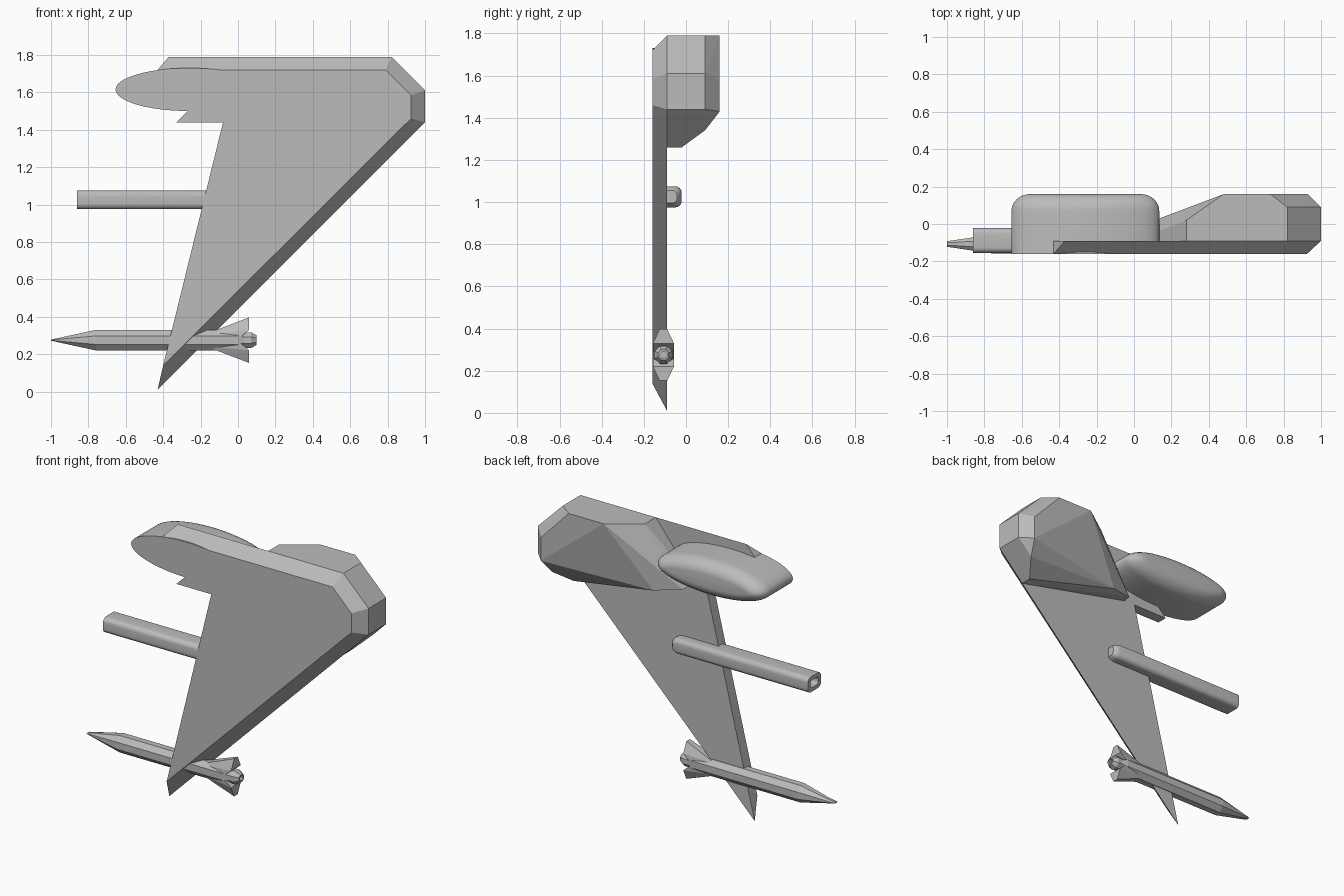
import bpy, bmesh
from math import sin, cos, pi, radians

cube = bpy.data.objects.get("Cube")
if cube:
    bpy.data.objects.remove(cube, do_unlink=True)

grey = bpy.data.materials.new("hull grey")
grey.use_nodes = True
grey.diffuse_color = (0.5, 0.5, 0.5, 1)
grey.node_tree.nodes["Principled BSDF"].inputs["Base Color"].default_value = (0.5, 0.5, 0.5, 1)


def finish(bm, name, smooth=False):
    bmesh.ops.remove_doubles(bm, verts=bm.verts[:], dist=0.0005)
    bmesh.ops.recalc_face_normals(bm, faces=bm.faces[:])
    mesh = bpy.data.meshes.new(name)
    bm.to_mesh(mesh)
    bm.free()
    mesh.materials.append(grey)
    obj = bpy.data.objects.new(name, mesh)
    bpy.context.collection.objects.link(obj)
    if smooth:
        bpy.ops.object.select_all(action='DESELECT')
        obj.select_set(True)
        bpy.context.view_layer.objects.active = obj
        bpy.ops.object.shade_smooth_by_angle(angle=radians(35))
    return obj


def loft(name, rings, smooth=False):
    """Skin a row of equal-sized rings and cap both ends."""
    bm = bmesh.new()
    rows = [[bm.verts.new(p) for p in ring] for ring in rings]
    n = len(rows[0])
    for a, b in zip(rows, rows[1:]):
        for i in range(n):
            j = (i + 1) % n
            bm.faces.new((a[i], a[j], b[j], b[i]))
    bm.faces.new(rows[0])
    bm.faces.new(rows[-1])
    return finish(bm, name, smooth)


def hull(name, points):
    """Faceted convex solid around a few corner points."""
    bm = bmesh.new()
    for p in points:
        bm.verts.new(p)
    res = bmesh.ops.convex_hull(bm, input=bm.verts[:])
    loose = {v for v in res["geom_interior"] if isinstance(v, bmesh.types.BMVert)}
    bmesh.ops.delete(bm, geom=list(loose), context='VERTS')
    bmesh.ops.dissolve_limit(bm, angle_limit=radians(3), verts=bm.verts[:], edges=bm.edges[:])
    return finish(bm, name)


def oval(x, cy, cz, ry, rz, n=8):
    """Ring around the x axis with flat sides facing y and z."""
    k = 1 / cos(pi / n)
    return [(x, cy + ry * k * cos((i + .5) * 2 * pi / n),
             cz + rz * k * sin((i + .5) * 2 * pi / n)) for i in range(n)]


def rounded(x, cy, cz, hy, hz, r):
    """Rounded rectangle ring around the x axis."""
    ring = []
    for q, (sy, sz) in enumerate([(1, 1), (-1, 1), (-1, -1), (1, -1)]):
        for s in range(7):
            a = (q + s / 6) * pi / 2
            ring.append((x, cy + sy * (hy - r) + r * cos(a), cz + sz * (hz - r) + r * sin(a)))
    return ring


# Swept wing plate with bevelled front edges
root = [(-.08, 1.44), (-.33, 1.44), (-.27, 1.5), (-.43, 1.72)]
front = [(-.43, 1.72), (.79, 1.72), (.925, 1.585), (.925, 1.46), (-.40, .14)] + root
back = [(-.37, 1.79), (.82, 1.79), (1, 1.61), (1, 1.44), (-.43, .01)] + root
loft("wing_plate", [[(x, -.16, z) for x, z in front], [(x, -.09, z) for x, z in back]])

# Faceted housing behind the wing tip
corners = [(.82, -.09, 1.79), (.82, .09, 1.79), (.73, .16, 1.79), (.48, .16, 1.79),
           (.28, .02, 1.79), (.28, -.09, 1.79),
           (.93, .16, 1.58), (.93, .16, 1.43), (.9, .09, 1.34),
           (.82, -.02, 1.26), (.82, -.09, 1.26),
           (.2, .05, 1.39), (.03, -.01, 1.42), (0, -.09, 1.44)]
corners += [(1, y, z) for y in (-.09, .09) for z in (1.44, 1.61)]
hull("wing_housing", corners)

# Oval pod with a rounded back rim
rings = []
steps = [(-.16, 0, 0)] + [(.07 + .09 * sin(a), .1 * (1 - cos(a)), .078 * (1 - cos(a)))
                          for a in [i * pi / 16 for i in range(9)]]
for y, ix, iz in steps:
    rings.append([(-.26 + (.395 - ix) * cos(t), y, 1.615 + (.115 - iz) * sin(t))
                  for t in [i * 2 * pi / 48 for i in range(48)]])
loft("oval_pod", rings, True)

# Hollow gun barrel, rounded at its inner end
barrel = [(-.7, .04, .025, .02), (-.86, .04, .025, .02), (-.86, .067, .05, .03), (.09, .067, .05, .03),
          (.115, .06, .043, .028), (.13, .045, .03, .022)]
loft("gun_barrel", [rounded(x, -.088, 1.025, hy, hz, r) for x, hy, hz, r in barrel], True)

# Missile body, tail fins and nozzle
MY, MZ = -.107, .275
body = [(-1, .015, .003), (-.76, .05, .055), (.0, .05, .055), (.04, .04, .035)]
loft("missile_body", [oval(x, MY, MZ, ry, rz) for x, ry, rz in body])
for side, label in ((1, "upper"), (-1, "lower")):
    pts = [(-.18, MY + s * .03, MZ + side * .03) for s in (-1, 1)]
    pts += [(-.12, MY + s * .02, MZ + side * .05) for s in (-1, 1)]
    for s in (-1, 1):
        pts += [(.06, MY + s * .05, MZ + side * .055), (.06, MY + s * .018, MZ + side * .122),
                (.02, MY + s * .05, MZ + side * .02)]
    hull(label + "_missile_fin", pts)
nozzle = [(0, .04), (.07, .042), (.1, .025), (.1, .016), (.05, .016)]
loft("missile_nozzle", [oval(x, MY, MZ, r, r) for x, r in nozzle])
